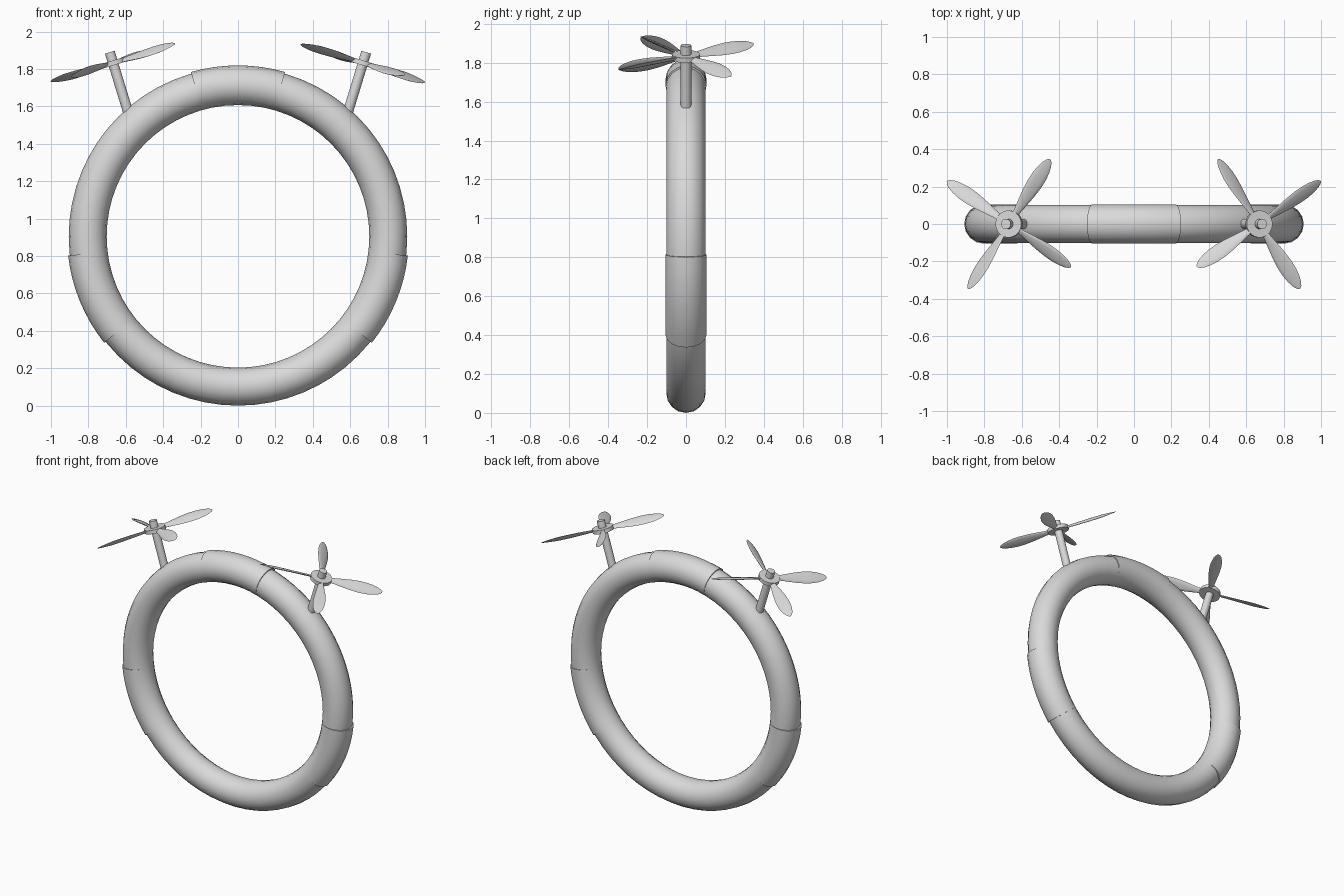
import bpy, bmesh, math
from mathutils import Matrix, Vector

if "Cube" in bpy.data.objects:
    bpy.data.objects.remove(bpy.data.objects["Cube"])

CENTRE_Z = 0.905
TILT = math.radians(17)

grey = bpy.data.materials.new("light_grey")
grey.diffuse_color = (0.7, 0.7, 0.7, 1)
grey.use_nodes = True
grey.node_tree.nodes["Principled BSDF"].inputs["Base Color"].default_value = grey.diffuse_color


def finish(name, bm, matrix=None, angle=40):
    bmesh.ops.recalc_face_normals(bm, faces=bm.faces)
    if matrix:
        bm.transform(matrix)
    me = bpy.data.meshes.new(name)
    bm.to_mesh(me)
    bm.free()
    me.materials.append(grey)
    ob = bpy.data.objects.new(name, me)
    bpy.context.collection.objects.link(ob)
    bpy.ops.object.select_all(action='DESELECT')
    ob.select_set(True)
    bpy.context.view_layer.objects.active = ob
    bpy.ops.object.shade_smooth_by_angle(angle=math.radians(angle))
    return ob


def loft(bm, rings, closed=False):
    """Skin a list of equally long point loops."""
    vs = [[bm.verts.new(p) for p in ring] for ring in rings]
    n, m = len(vs), len(vs[0])
    for i in range(n if closed else n - 1):
        a, b = vs[i], vs[(i + 1) % n]
        for j in range(m):
            k = (j + 1) % m
            bm.faces.new((a[j], a[k], b[k], b[j]))
    if not closed:
        bm.faces.new(vs[0])
        bm.faces.new(vs[-1])


def tube(name, major, minor, start, end, segs, closed=False, sides=16):
    """Upright ring, or an arc of one, in the XZ plane."""
    rings = []
    for i in range(segs if closed else segs + 1):
        a = math.radians(start + (end - start) * i / segs)
        ring = []
        for j in range(sides):
            t = math.tau * j / sides
            r = major + minor * math.cos(t)
            ring.append((r * math.cos(a), minor * math.sin(t), CENTRE_Z + r * math.sin(a)))
        rings.append(ring)
    bm = bmesh.new()
    loft(bm, rings, closed)
    return finish(name, bm)


# Main ring and its three slightly raised sleeves
tube("main_ring", 0.8035, 0.1015, 0, 360, 64, closed=True)
for name, mid in (("top_sleeve", 90), ("left_sleeve", 202.5), ("right_sleeve", -22.5)):
    tube(name, 0.8085, 0.1055, mid - 16, mid + 16, 8)


def cylinder(name, radius, z0, z1, matrix, sides=24):
    bm = bmesh.new()
    bmesh.ops.create_cone(bm, cap_ends=True, segments=sides, radius1=radius, radius2=radius,
                          depth=z1 - z0, matrix=Matrix.Translation((0, 0, (z0 + z1) / 2)))
    finish(name, bm, matrix)


# Blade outline: distance from the axis, half width
OUTLINE = [(0.045, 0.016), (0.09, 0.021), (0.14, 0.029), (0.20, 0.038), (0.26, 0.043),
           (0.31, 0.042), (0.35, 0.036), (0.385, 0.026), (0.405, 0.015), (0.415, 0.004)]


def blade(name, matrix):
    rings = []
    for r, w in OUTLINE:
        pitch = Matrix.Rotation(math.radians(34 - 20 * r), 3, 'X')
        thick = 0.007 if r < 0.3 else 0.007 * (0.415 - r) / 0.115 + 0.001
        ring = []
        for j in range(12):
            t = math.tau * j / 12
            ring.append(pitch @ Vector((0, w * math.cos(t), thick * math.sin(t))) + Vector((r, 0, 0)))
        rings.append(ring)
    bm = bmesh.new()
    loft(bm, rings)
    finish(name, bm, matrix, 60)


# Two tilted propellers: shaft, hub disc and four blades each
for side, s, first in (("left", -1, 56.5), ("right", 1, 33.5)):
    frame = Matrix.Translation((s * 0.668, 0, 1.832)) @ Matrix.Rotation(s * TILT, 4, 'Y')
    cylinder(side + "_shaft", 0.027, -0.30, 0.06, frame)
    cylinder(side + "_hub", 0.072, -0.013, 0.013, frame, 32)
    for k in range(4):
        blade(f"{side}_blade_{k + 1}", frame @ Matrix.Rotation(math.radians(first + 90 * k), 4, 'Z'))
